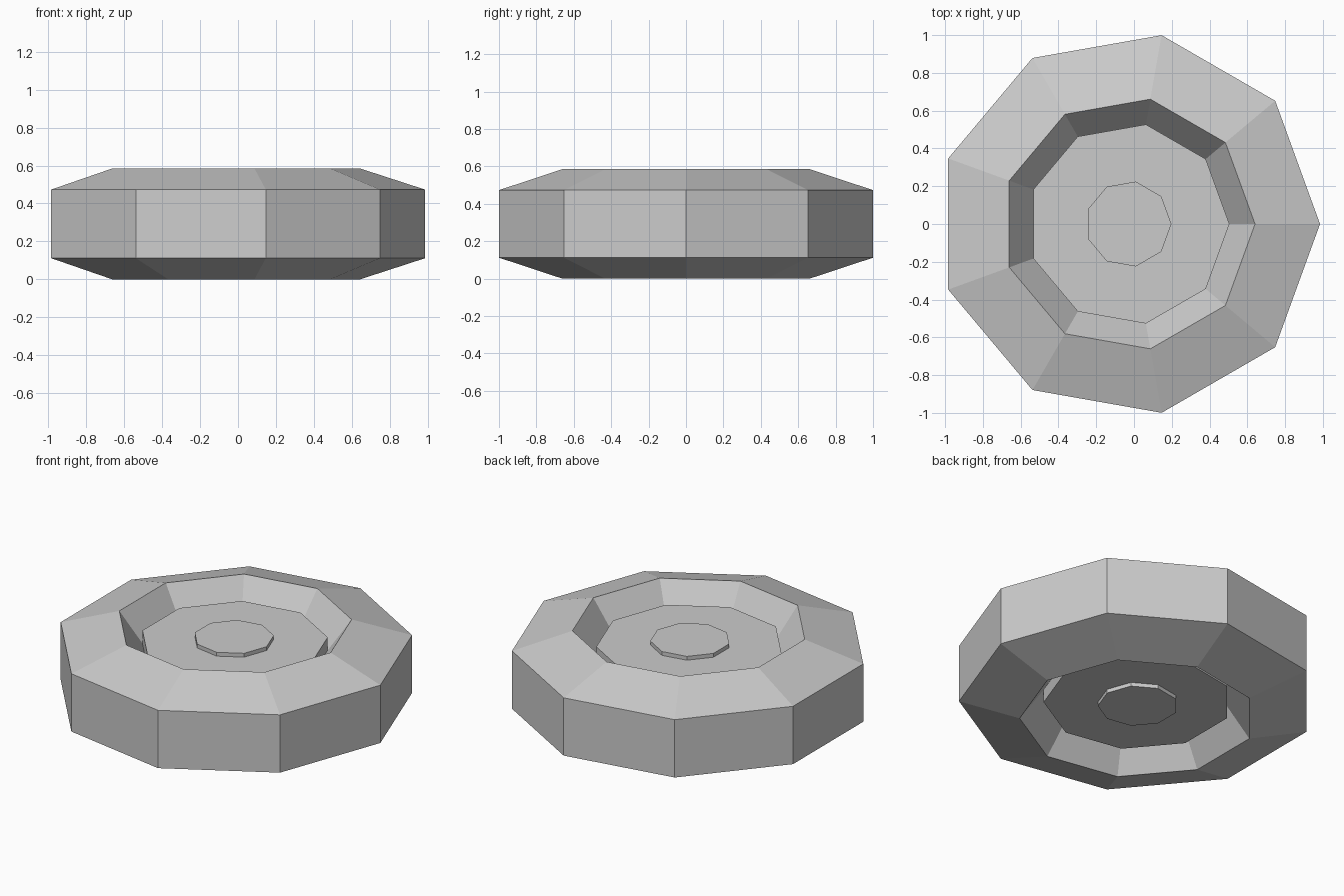
import bpy
from math import cos, sin, pi

if "Cube" in bpy.data.objects:
    bpy.data.objects.remove(bpy.data.objects["Cube"])

SIDES = 9
CX, CZ = -0.03, 0.2925      # wheel axis and mid height


def revolve(name, profile, closed):
    """Spin (radius, z) points round the axis in SIDES flat steps."""
    n = len(profile)
    verts = [(CX + r * cos(2 * pi * i / SIDES), r * sin(2 * pi * i / SIDES), z)
             for i in range(SIDES) for r, z in profile]
    faces = []
    for i in range(SIDES):
        a, b = i * n, (i + 1) % SIDES * n
        for j in range(n if closed else n - 1):
            k = (j + 1) % n
            faces.append((a + j, b + j, b + k, a + k))
    if not closed:
        faces.append([i * n for i in reversed(range(SIDES))])
        faces.append([i * n + n - 1 for i in range(SIDES)])
    mesh = bpy.data.meshes.new(name)
    mesh.from_pydata(verts, [], faces)
    obj = bpy.data.objects.new(name, mesh)
    bpy.context.collection.objects.link(obj)
    return obj


def disc(name, radius, half):
    return revolve(name, [(radius, CZ - half), (radius, CZ + half)], False)


# tyre: ring with a five-sided section, one corner pointing inward
MAJOR, MINOR = 0.766, 0.3076
section = [(MAJOR + MINOR * cos(pi + 2 * pi * k / 5),
            CZ + MINOR * sin(pi + 2 * pi * k / 5)) for k in range(5)]
revolve("tyre", section, True)

# wheel disc and raised hub cap, showing on both sides
disc("wheel_disc", 0.535, 0.187)
disc("hub_cap", 0.228, 0.211)
